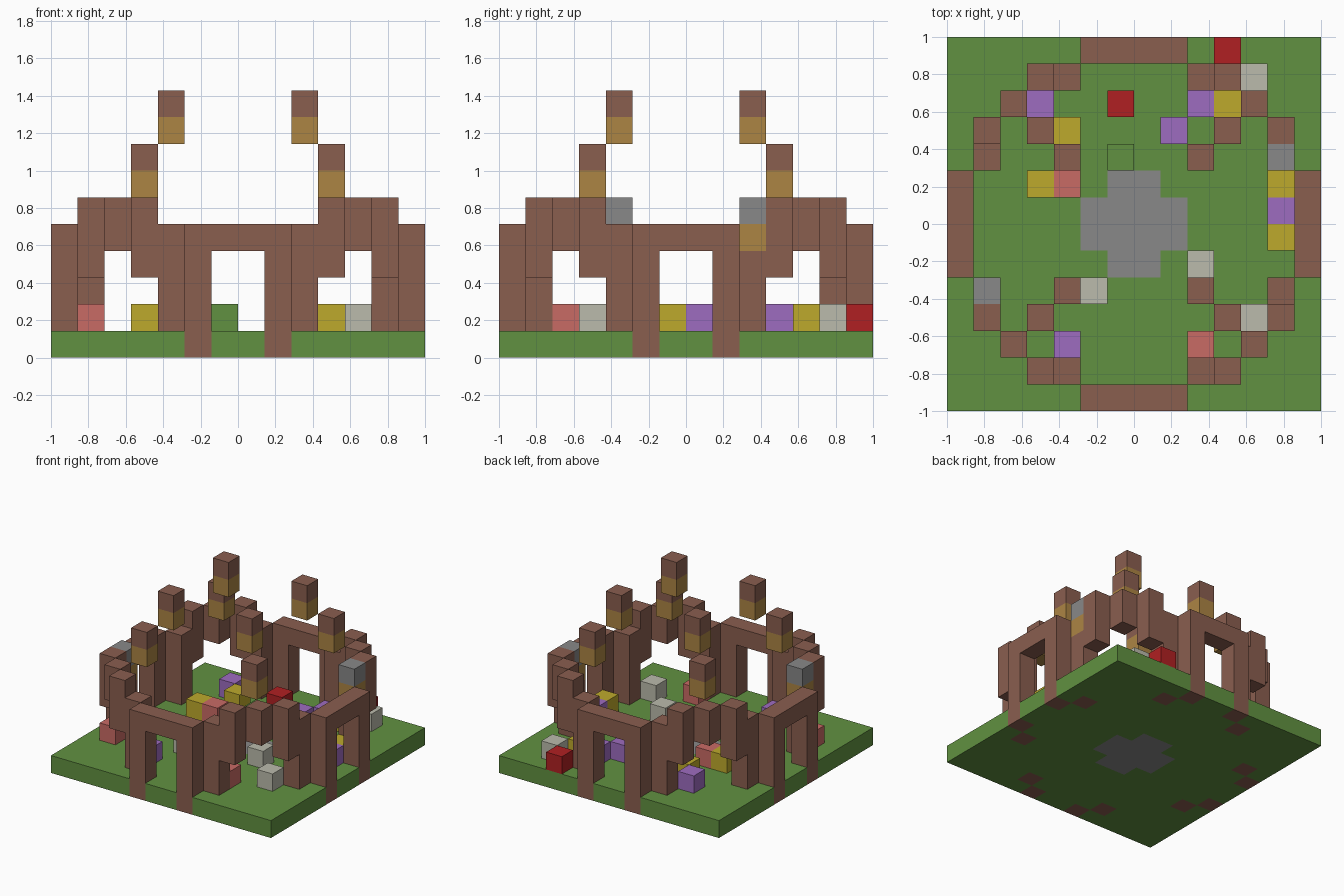
import bpy
import bmesh
from mathutils import Matrix, Vector

if "Cube" in bpy.data.objects:
    bpy.data.objects.remove(bpy.data.objects["Cube"], do_unlink=True)

N = 14          # blocks along each side
U = 2 / N       # block size


def linear(c):
    c /= 255
    return c / 12.92 if c <= 0.04045 else ((c + 0.055) / 1.055) ** 2.4


def material(name, *rgb):
    m = bpy.data.materials.new(name)
    m.use_nodes = True
    colour = [linear(c) for c in rgb] + [1]
    m.diffuse_color = colour
    for node in m.node_tree.nodes:
        if node.type == "BSDF_PRINCIPLED":
            node.inputs["Base Color"].default_value = colour
    return m


green = material("grass green", 97, 145, 65)
brown = material("wood brown", 138, 94, 79)
tan = material("tan", 172, 133, 68)
grey = material("stone grey", 136, 136, 136)
pale = material("pale grey", 187, 187, 172)
yellow = material("yellow", 190, 170, 44)
purple = material("purple", 158, 108, 192)
pink = material("salmon pink", 201, 107, 101)
red = material("red", 176, 32, 34)


def finish(name, bm, mats):
    mesh = bpy.data.meshes.new(name)
    bm.to_mesh(mesh)
    bm.free()
    for m in mats:
        mesh.materials.append(m)
    obj = bpy.data.objects.new(name, mesh)
    bpy.context.collection.objects.link(obj)
    return obj


def blocks(name, mat, boxes):
    """One object made of boxes, each given by its low and high block corners."""
    bm = bmesh.new()
    for lo, hi in boxes:
        lo, hi = Vector(lo), Vector(hi)
        centre = (lo + hi) / 2 * U - Vector((1, 1, 0))
        bmesh.ops.create_cube(bm, size=1, matrix=Matrix.Translation(centre)
                              @ Matrix.Diagonal(((hi - lo) * U).to_4d()))
    return finish(name, bm, [mat])


def column(i, j, bottom, top):
    return (i, j, bottom), (i + 1, j + 1, top)


def four(i, j):
    """The four mirrored places of one block."""
    return [(a, b) for a in (i, N - 1 - i) for b in (j, N - 1 - j)]


outer_feet = four(5, 0) + four(0, 5)
inner_feet = four(4, 1) + four(1, 4)
capped = [(1, 4), (12, 9)]

# Ground slab, with stone paving and post feet set flush into it
bm = bmesh.new()
bmesh.ops.create_grid(bm, x_segments=N, y_segments=N, size=1,
                      matrix=Matrix.Translation((0, 0, U)))
for f in bm.faces:
    c = f.calc_center_median()
    cell = int((c.x + 1) / U), int((c.y + 1) / U)
    near, far = sorted((abs(c.x), abs(c.y)))
    if far < 2 * U and near + far < 2.5 * U:
        f.material_index = 1
    elif cell in outer_feet + inner_feet:
        f.material_index = 2
ground = finish("ground", bm, [green, grey, brown])
slab = ground.modifiers.new("slab", "SOLIDIFY")
slab.thickness = U
slab.offset = -1

# Outer gateways: two posts and a lintel on each side
blocks("gate_posts", brown, [column(i, j, 1, 4) for i, j in outer_feet])
blocks("gate_lintels", brown,
       [((5, e, 4), (9, e + 1, 5)) for e in (0, N - 1)]
       + [((e, 5, 4), (e + 1, 9, 5)) for e in (0, N - 1)])

# Inner posts, two of them with tan and stone tops
blocks("inner_posts", brown,
       [column(i, j, 1, 4 if (i, j) in capped else 5) for i, j in inner_feet])
blocks("post_bands", tan, [column(i, j, 4, 5) for i, j in capped])
blocks("post_caps", grey, [column(i, j, 5, 6) for i, j in capped])

# Hanging corner arches
blocks("corner_hangers", brown,
       [column(i, j, 3, 6) for i, j in four(3, 1) + four(1, 3)])
blocks("corner_keystones", brown, [column(i, j, 4, 6) for i, j in four(2, 2)])

# Floating lanterns stepping up toward the middle
for level, n, z in (("lower", 3, 6), ("upper", 4, 8)):
    blocks(level + "_lantern_lights", tan,
           [column(i, j, z, z + 1) for i, j in four(n, n)])
    blocks(level + "_lantern_caps", brown,
           [column(i, j, z + 1, z + 2) for i, j in four(n, n)])

# Plants scattered over the grass
plants = [
    ("red_flowers", red, [(10, 13), (6, 11)]),
    ("pale_flowers", pale, [(11, 12), (9, 5), (5, 4), (11, 3)]),
    ("purple_flowers", purple, [(3, 11), (9, 11), (8, 10), (12, 7), (4, 2)]),
    ("yellow_flowers", yellow, [(10, 11), (4, 10), (3, 8), (12, 8), (12, 6)]),
    ("pink_flowers", pink, [(4, 8), (9, 2), (1, 3)]),
    ("grass_tuft", green, [(6, 9)]),
]
for name, mat, cells in plants:
    blocks(name, mat, [column(i, j, 1, 2) for i, j in cells])
